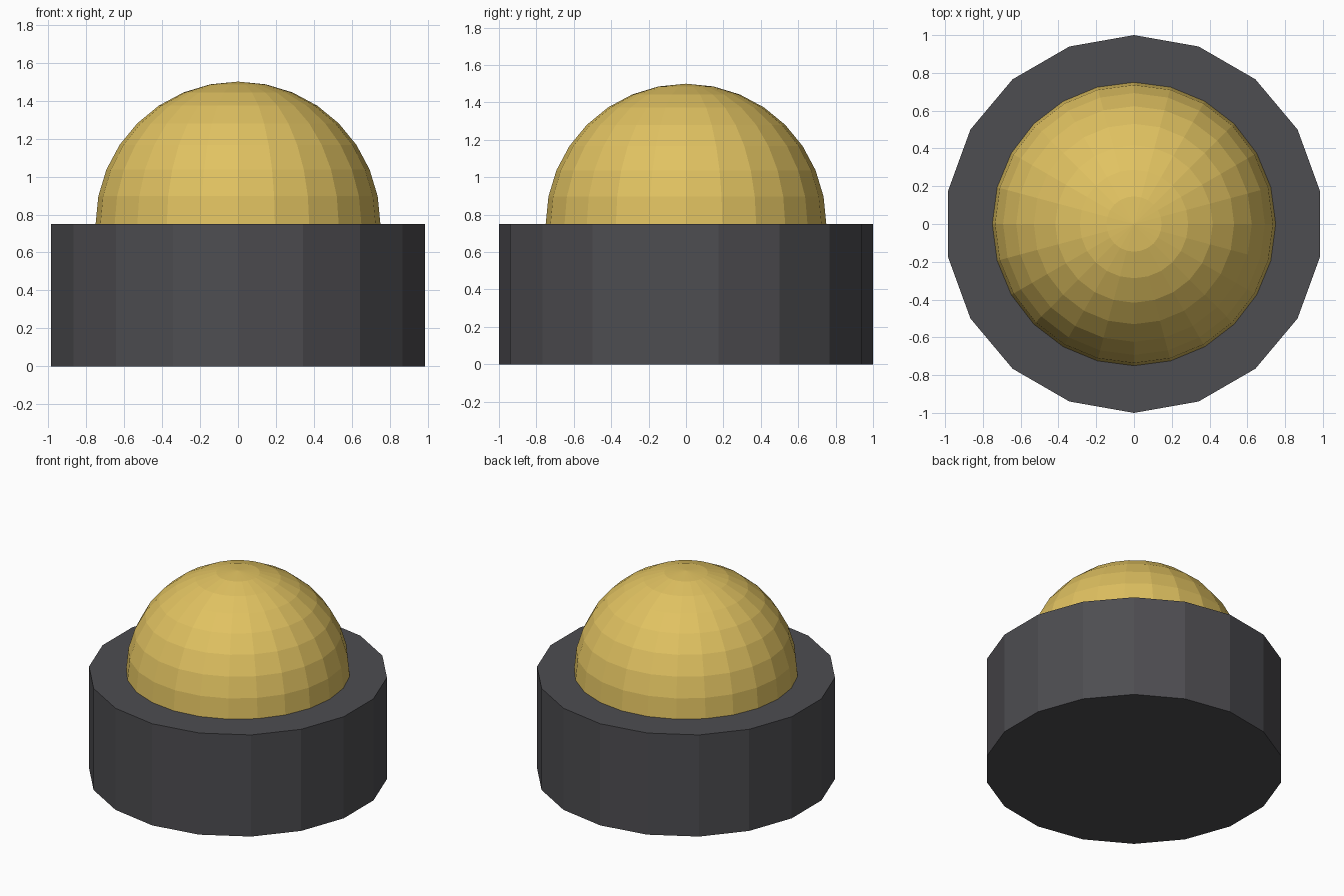
import bpy
import bmesh

cube = bpy.data.objects.get("Cube")
if cube:
    bpy.data.objects.remove(cube, do_unlink=True)


def make_material(name, rgb):
    mat = bpy.data.materials.new(name)
    mat.use_nodes = True
    colour = (*rgb, 1.0)
    mat.diffuse_color = colour
    mat.node_tree.nodes["Principled BSDF"].inputs["Base Color"].default_value = colour
    return mat


def make_object(name, bm, mat, z):
    mesh = bpy.data.meshes.new(name)
    bm.to_mesh(mesh)
    bm.free()
    mesh.materials.append(mat)
    obj = bpy.data.objects.new(name, mesh)
    obj.location.z = z
    bpy.context.collection.objects.link(obj)
    return obj


dark_grey = make_material("dark grey", (0.075, 0.074, 0.082))
golden_yellow = make_material("golden yellow", (0.75, 0.54, 0.12))

BASE_HEIGHT = 0.75
DOME_RADIUS = 0.75

# Faceted round base, with a corner pointing front and back
bm = bmesh.new()
bmesh.ops.create_cone(bm, cap_ends=True, segments=18, radius1=1.0, radius2=1.0,
                      depth=BASE_HEIGHT)
# Turn the ring so that a corner lies exactly on the y axis
corner = max(bm.verts, key=lambda v: v.co.y).co.copy()
corner.z = 0
turn = corner.rotation_difference((0, 1, 0)) if hasattr(corner, "rotation_difference") else None
if turn:
    bmesh.ops.rotate(bm, verts=bm.verts, matrix=turn.to_matrix())
make_object("base", bm, dark_grey, BASE_HEIGHT / 2)

# Faceted dome: upper half of a sphere, resting on the base
bm = bmesh.new()
bmesh.ops.create_uvsphere(bm, u_segments=24, v_segments=16, radius=DOME_RADIUS)
lower = [v for v in bm.verts if v.co.z < -0.01]
bmesh.ops.delete(bm, geom=lower, context="VERTS")
rim = [e for e in bm.edges if e.is_boundary]
bmesh.ops.contextual_create(bm, geom=rim)
bmesh.ops.recalc_face_normals(bm, faces=bm.faces)
make_object("dome", bm, golden_yellow, BASE_HEIGHT)
